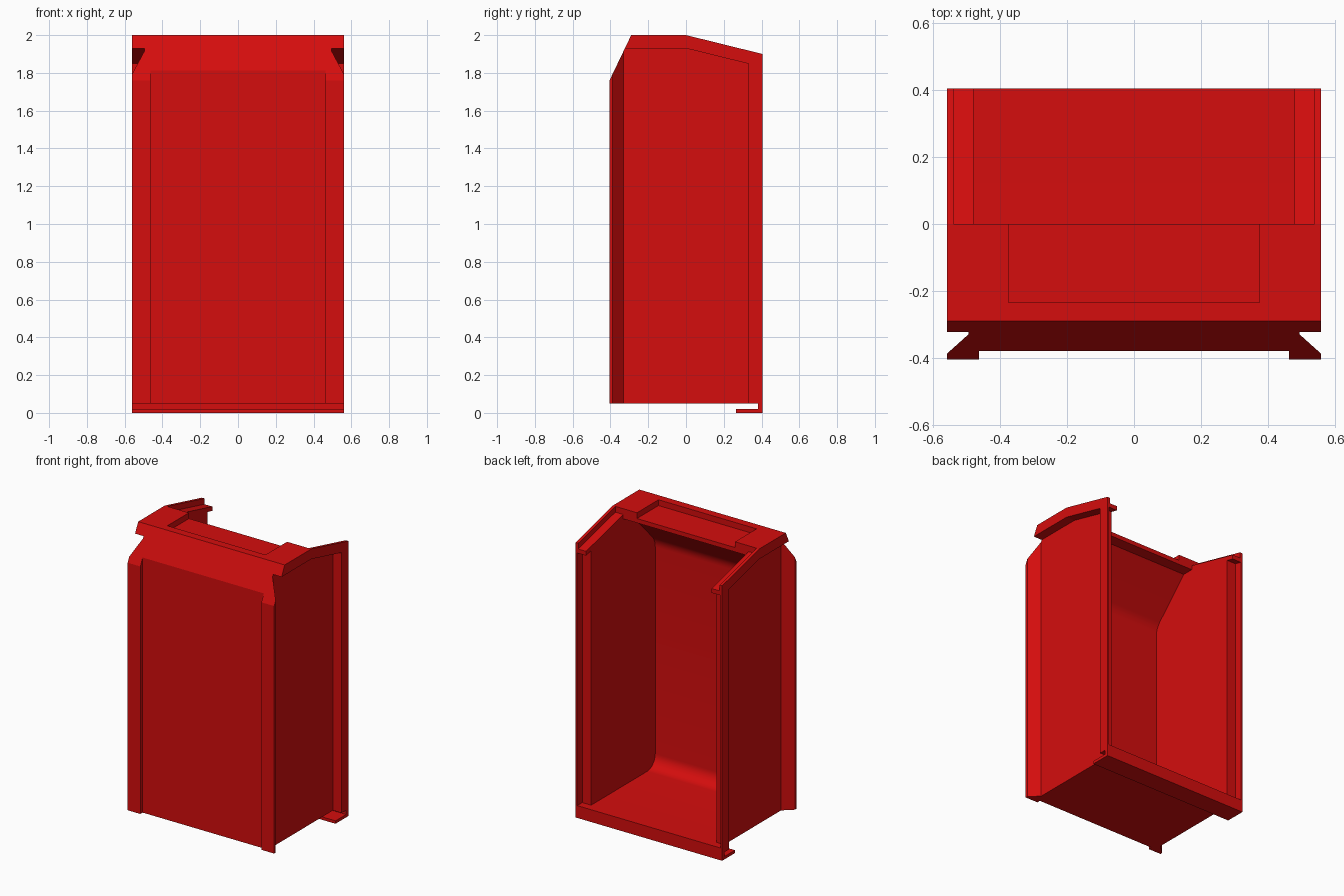
import bpy, bmesh
from math import radians, sin, cos, tan, atan2, pi

if "Cube" in bpy.data.objects:
    bpy.data.objects.remove(bpy.data.objects["Cube"])

SLOPE = 0.1 / 0.405          # fall of the rear half of the top rim


def prism(name, profile, x0, x1):
    """Extrude a (y, z) profile along x from x0 to x1."""
    bm = bmesh.new()
    a = [bm.verts.new((x0, y, z)) for y, z in profile]
    b = [bm.verts.new((x1, y, z)) for y, z in profile]
    n = len(profile)
    bm.faces.new(a)
    bm.faces.new(b[::-1])
    for i in range(n):
        j = (i + 1) % n
        bm.faces.new((a[j], a[i], b[i], b[j]))
    bmesh.ops.recalc_face_normals(bm, faces=bm.faces)
    me = bpy.data.meshes.new(name)
    bm.to_mesh(me)
    bm.free()
    ob = bpy.data.objects.new(name, me)
    bpy.context.collection.objects.link(ob)
    return ob


def box(name, x0, x1, y0, y1, z0, z1):
    return prism(name, [(y0, z0), (y1, z0), (y1, z1), (y0, z1)], x0, x1)


def mirrored(ob):
    """Copy a cutter to the other side of x = 0."""
    other = ob.copy()
    other.data = ob.data.copy()
    bm = bmesh.new()
    bm.from_mesh(other.data)
    for v in bm.verts:
        v.co.x *= -1
    bmesh.ops.reverse_faces(bm, faces=bm.faces)
    bm.to_mesh(other.data)
    bm.free()
    bpy.context.collection.objects.link(other)
    return other


def arc(cy, cz, r, a0, a1, steps):
    return [(cy + r * cos(a0 + (a1 - a0) * i / steps),
             cz + r * sin(a0 + (a1 - a0) * i / steps)) for i in range(steps + 1)]


# Solid shell with the hooked lip under the rear edge
shell = prism("bin_shell", [
    (-0.405, 0.05), (-0.405, 1.76), (-0.29, 2.0), (0, 2.0), (0.405, 1.9),
    (0.405, 0), (0.265, 0), (0.265, 0.02), (0.38, 0.02), (0.38, 0.05)], -0.56, 0.56)

cutters = []

# Sunken side panels, flared at the front into a dovetail edge
side = prism("side_cut", [(-0.33, 0.03), (-0.33, 1.93), (0, 1.93),
                          (0.33, 1.93 - SLOPE * 0.33), (0.33, 0.03)], 0.495, 0.6)
for v in side.data.vertices:
    if v.co.x > 0.55 and v.co.y < -0.3:
        v.co.y -= 0.094
cutters += [side, mirrored(side)]

# Sunken front panel
cutters.append(box("front_panel_cut", -0.463, 0.463, -0.5, -0.38, -0.1, 1.86))

# Interior: rounded floor corner, sloping ceiling, open back and rear top
wall, floor, r, R = -0.35, 0.085, 0.09, 0.12
tilt = atan2(0.28, 0.27)                 # slope of the inner ceiling
turn = pi / 2 - tilt
bend_z = 1.65 - R * tan(turn / 2)
inner = [(0.5, floor)]
inner += arc(wall + r, floor + r, r, -pi / 2, -pi, 10)
inner += arc(wall + R, bend_z, R, pi, pi - turn, 6)
inner += [(-0.08, 1.93), (0, 1.93), (0, 2.1), (0.5, 2.1)]
cutters.append(prism("interior_cut", inner, -0.48, 0.48))

# Shallow tray in the roof
cutters.append(box("roof_tray_cut", -0.375, 0.375, -0.235, 0.1, 1.96, 2.1))

# Ledge inside the sloping rim
ledge = prism("ledge_cut", [(0, 1.96), (0.5, 1.96 - SLOPE * 0.5), (0.5, 2.1), (0, 2.1)], 0.47, 0.54)
cutters += [ledge, mirrored(ledge)]

# Upright door channel at the rear of each side
channel = prism("channel_cut", [(0.35, floor), (0.5, floor), (0.5, 1.93 - SLOPE * 0.5),
                                (0.35, 1.93 - SLOPE * 0.35)], 0.47, 0.548)
cutters += [channel, mirrored(channel)]

# Carve the shell, then drop the cutters
for c in cutters:
    c.hide_render = True
    m = shell.modifiers.new(c.name, 'BOOLEAN')
    m.operation = 'DIFFERENCE'
    m.solver = 'EXACT'
    m.object = c
bpy.context.view_layer.update()
deps = bpy.context.evaluated_depsgraph_get()
carved = bpy.data.meshes.new_from_object(shell.evaluated_get(deps))
shell.modifiers.clear()
shell.data = carved
for c in cutters:
    bpy.data.objects.remove(c)

# Red plastic
red = bpy.data.materials.new("red_plastic")
red.diffuse_color = (0.66, 0.004, 0.004, 1)
red.use_nodes = True
red.node_tree.nodes["Principled BSDF"].inputs["Base Color"].default_value = red.diffuse_color
shell.data.materials.clear()
shell.data.materials.append(red)

bpy.context.view_layer.objects.active = shell
shell.select_set(True)
bpy.ops.object.shade_smooth_by_angle(angle=radians(11))
